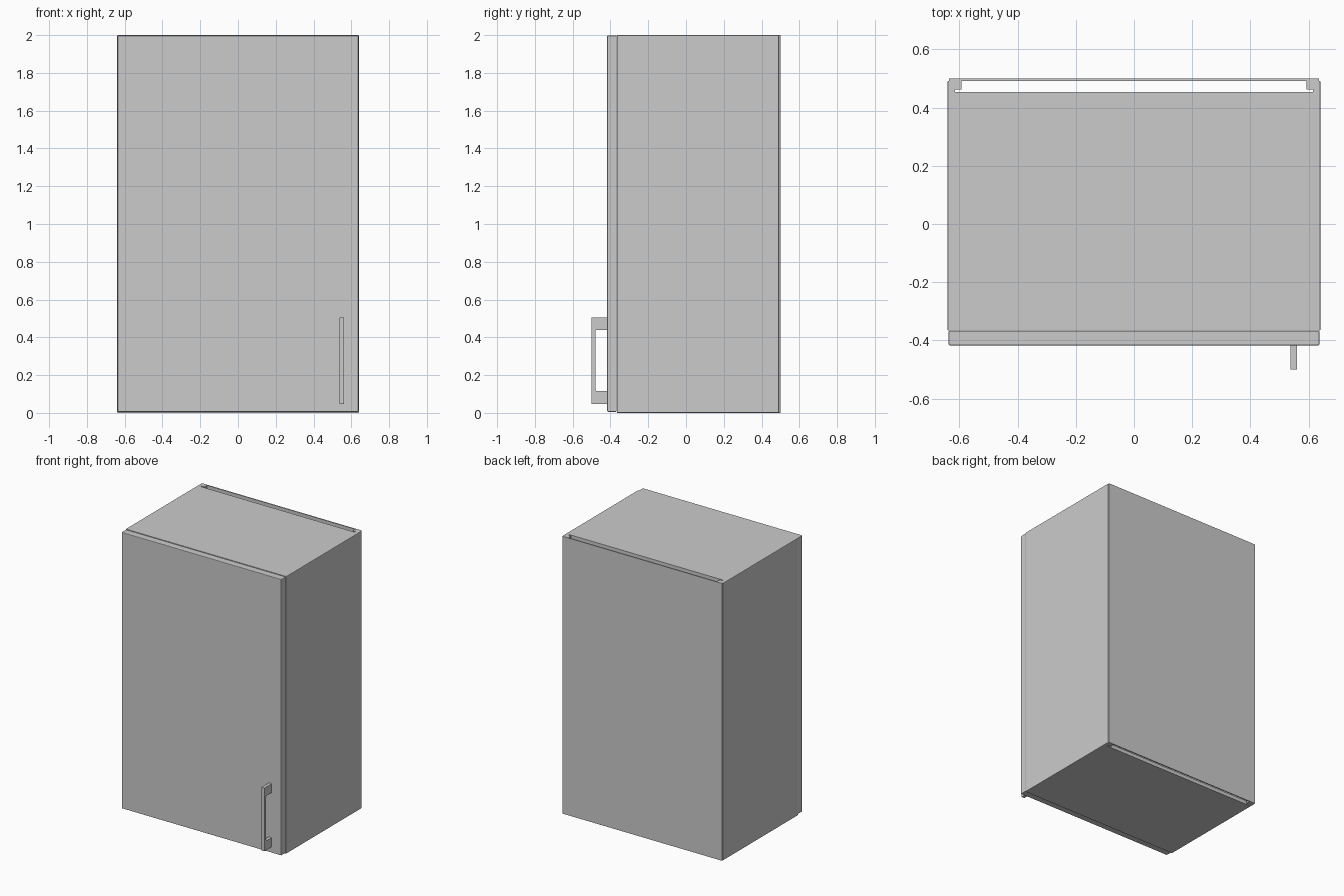
import bpy, bmesh

if "Cube" in bpy.data.objects:
    bpy.data.objects.remove(bpy.data.objects["Cube"])


def finish(name, bm):
    bmesh.ops.recalc_face_normals(bm, faces=bm.faces)
    mesh = bpy.data.meshes.new(name)
    bm.to_mesh(mesh)
    bm.free()
    obj = bpy.data.objects.new(name, mesh)
    bpy.context.collection.objects.link(obj)
    return obj


def box(name, x, y, z, bevel=0.0, pick=lambda e: True):
    """Box from (min, max) ranges; optionally bevel the picked edges."""
    bm = bmesh.new()
    bmesh.ops.create_cube(bm, size=1)
    for v in bm.verts:
        v.co = [r[0] if c < 0 else r[1] for r, c in zip((x, y, z), v.co)]
    if bevel:
        bmesh.ops.bevel(bm, geom=[e for e in bm.edges if pick(e)],
                        offset=bevel, segments=2, profile=0.5, affect='EDGES')
    return finish(name, bm)


W, T = 0.641, 0.026            # half width, panel thickness
FRONT, BACK = -0.366, 0.492    # carcass depth range

# Carcass sides with softened outer edges, and rear corner rails
for side, s in (("left", -1), ("right", 1)):
    box(f"{side}_side", sorted((s * W, s * (W - T))), (FRONT, BACK), (0, 2), 0.004,
        lambda e: all(abs(v.co.x) > W - 0.001 for v in e.verts))
    box(f"{side}_rear_rail", sorted((s * (W - T), s * 0.593)), (0.462, BACK), (0, 2))

# Top and bottom panels stop short of the back, leaving a slot
for name, z in (("bottom_panel", (0, T)), ("top_panel", (2 - T, 2))):
    box(name, (-W + T, W - T), (FRONT, 0.453), z)

# Thin back board
box("back_board", (-0.636, 0.636), (BACK, 0.5), (0, 2))

# Door
box("door", (-0.637, 0.637), (-0.417, FRONT - 0.001), (0.006, 1.997), 0.003)

# Handle: C-shaped side profile (y, z) extruded across x
profile = [(-0.416, 0.048), (-0.5, 0.048), (-0.5, 0.504), (-0.416, 0.504),
           (-0.416, 0.440), (-0.474, 0.440), (-0.480, 0.433),
           (-0.480, 0.122), (-0.474, 0.115), (-0.416, 0.115)]
bm = bmesh.new()
face = bm.faces.new([bm.verts.new((0.538, y, z)) for y, z in profile])
ext = bmesh.ops.extrude_face_region(bm, geom=[face])
for v in ext["geom"]:
    if isinstance(v, bmesh.types.BMVert):
        v.co.x = 0.561
finish("handle", bm)
